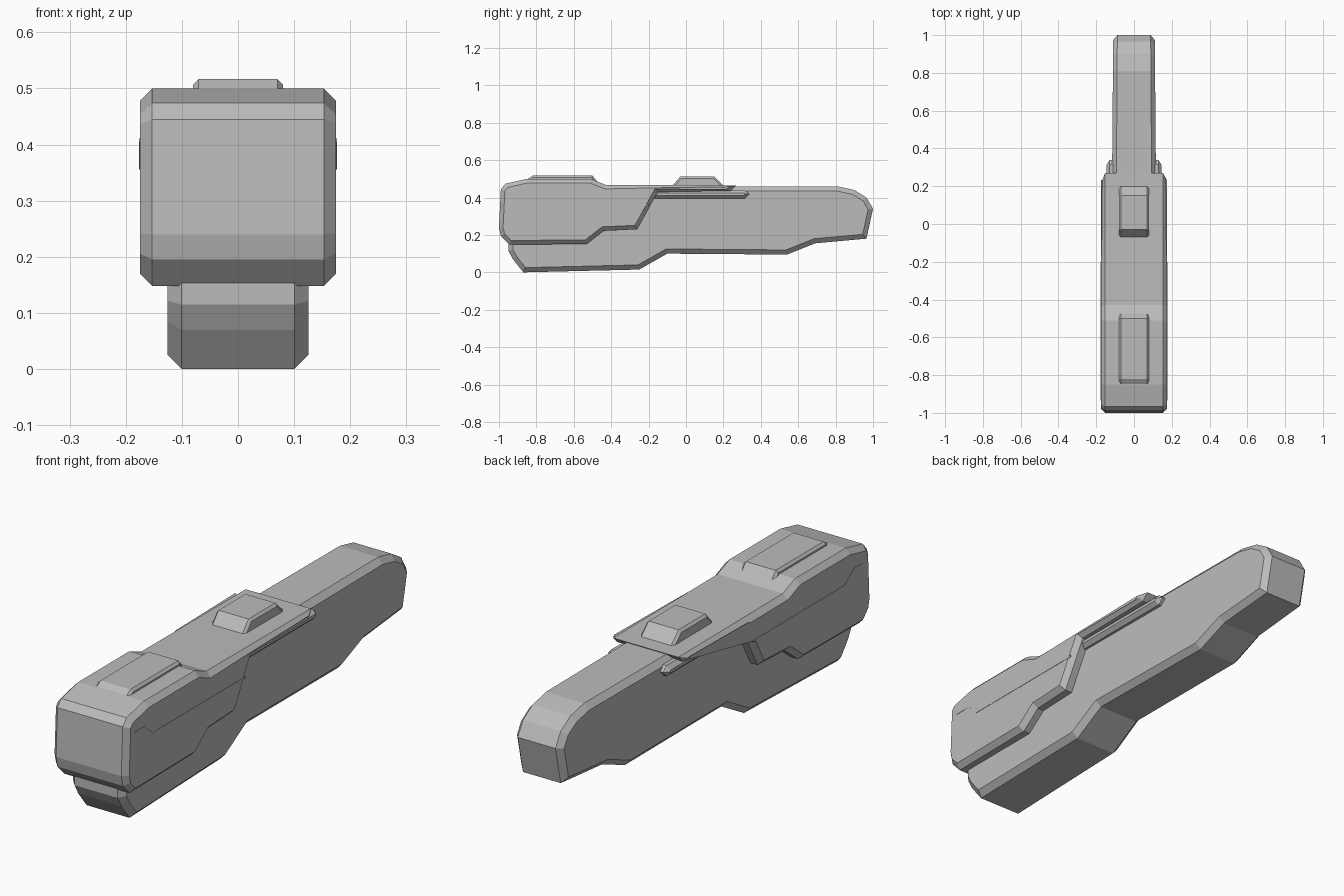
import bpy
import bmesh

cube = bpy.data.objects.get("Cube")
if cube:
    bpy.data.objects.remove(cube, do_unlink=True)

GREY = (0.5, 0.5, 0.5, 1.0)
grey = bpy.data.materials.new("plain grey")
grey.use_nodes = True
grey.diffuse_color = GREY
grey.node_tree.nodes["Principled BSDF"].inputs["Base Color"].default_value = GREY


def slab(name, profile, half, chamfer=0.0, centre=0.0, taper=None):
    """Extrude a side profile (y, z) across x and chamfer both outlines."""
    bm = bmesh.new()
    ring = [bm.verts.new((centre - half, y, z)) for y, z in profile]
    cap = bm.faces.new(ring)
    new = bmesh.ops.extrude_face_region(bm, geom=[cap], use_keep_orig=True)["geom"]
    for v in new:
        if isinstance(v, bmesh.types.BMVert):
            v.co.x = centre + half
    bmesh.ops.recalc_face_normals(bm, faces=bm.faces[:])
    if chamfer:
        rims = [e for e in bm.edges if abs(e.verts[0].co.x - e.verts[1].co.x) < 1e-5]
        bmesh.ops.bevel(bm, geom=rims, offset=chamfer, offset_type='OFFSET',
                        segments=1, profile=0.5, affect='EDGES', clamp_overlap=False)
    if taper:
        for v in bm.verts:
            v.co.x *= 1 - taper * (v.co.y + 0.95) / 2
    mesh = bpy.data.meshes.new(name)
    bm.to_mesh(mesh)
    bm.free()
    mesh.materials.append(grey)
    obj = bpy.data.objects.new(name, mesh)
    bpy.context.collection.objects.link(obj)
    return obj


# Long inner body with the stepped underside and rounded rear end
slab("inner_body", [
    (-0.95, 0.40), (-0.95, 0.115), (-0.925, 0.07), (-0.87, 0.0), (-0.25, 0.015),
    (-0.10, 0.10), (0.54, 0.095), (0.69, 0.155), (0.965, 0.18), (1.0, 0.34),
    (0.965, 0.40), (0.90, 0.44), (0.81, 0.46), (-0.80, 0.46)],
    0.126, 0.025, taper=0.13)

# Wide outer shell wrapped around the front and top
slab("outer_shell", [
    (-0.99, 0.445), (-1.0, 0.24), (-0.99, 0.195), (-0.945, 0.148), (-0.53, 0.152),
    (-0.44, 0.222), (-0.26, 0.23), (-0.15, 0.43), (0.24, 0.436),
    (0.27, 0.465), (-0.43, 0.468), (-0.51, 0.50), (-0.85, 0.50), (-0.965, 0.474)],
    0.175, 0.022)

# Side rails below the shell's rear arm
slab("side_rail", [
    (-0.20, 0.395), (0.315, 0.395), (0.338, 0.42), (0.315, 0.44), (-0.20, 0.44)],
    0.145, 0.016)

# Raised pads on top
slab("rear_top_pad", [
    (-0.08, 0.455), (0.21, 0.455), (0.15, 0.513), (-0.03, 0.513)], 0.08, 0.01)
slab("front_top_pad", [
    (-0.87, 0.485), (-0.45, 0.455), (-0.50, 0.517), (-0.82, 0.517)], 0.08, 0.01)

# Thin stepped seam on each flank of the shell
for side, centre in (("left", 0.175), ("right", -0.175)):
    slab(side + "_seam", [
        (-0.935, 0.404), (-0.872, 0.404), (-0.815, 0.356), (-0.20, 0.356),
        (-0.20, 0.363), (-0.812, 0.363), (-0.869, 0.411), (-0.935, 0.411)],
        0.0015, centre=centre)
